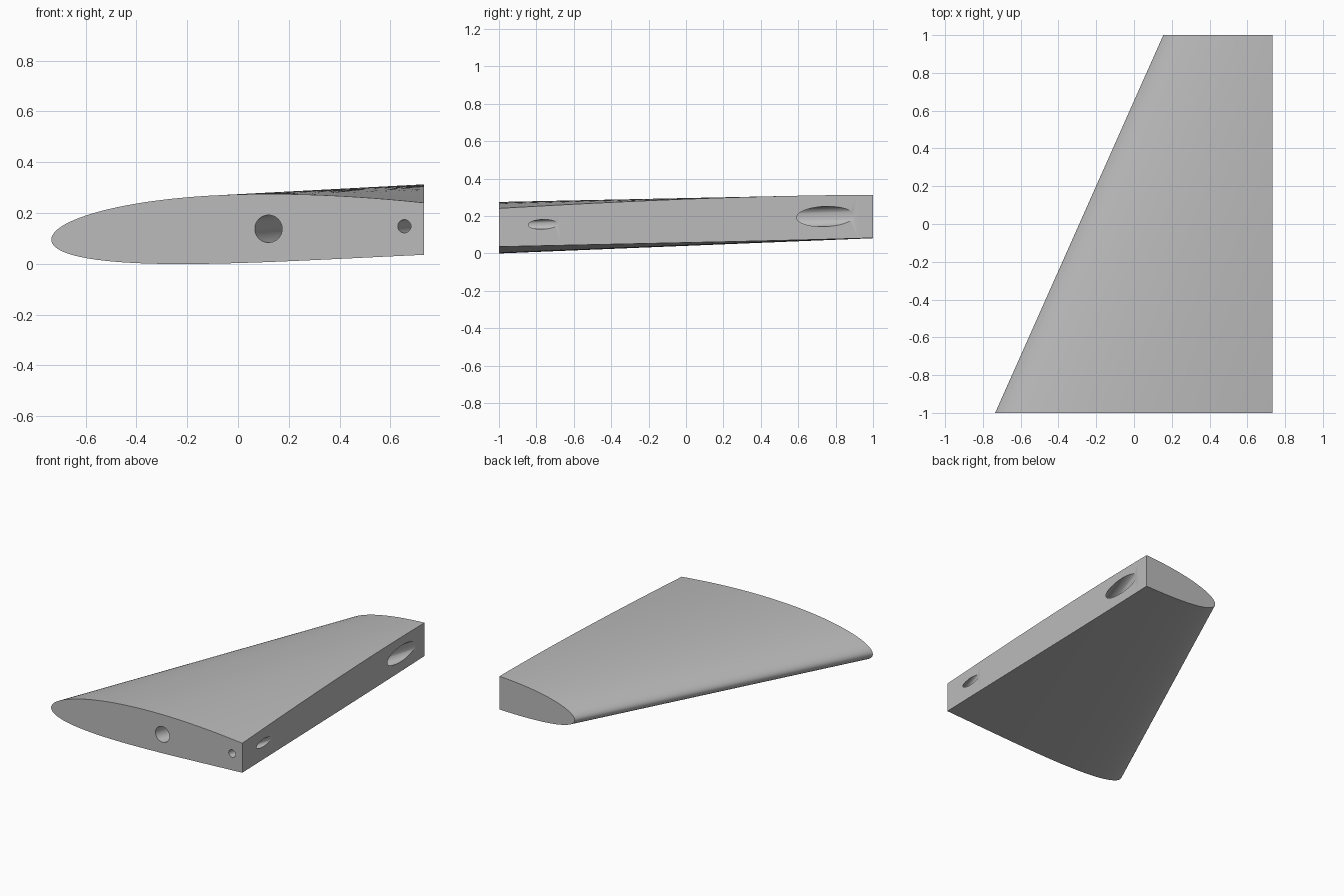
import bpy, bmesh, math
from mathutils import Vector

cube = bpy.data.objects.get("Cube")
if cube:
    bpy.data.objects.remove(cube)

grey = bpy.data.materials.new("plain grey")
grey.use_nodes = True
colour = (0.5, 0.5, 0.5, 1)
grey.diffuse_color = colour
grey.node_tree.nodes["Principled BSDF"].inputs["Base Color"].default_value = colour

REAR = 0.733      # x of the flat rear face
CHORD = 2.44      # full root chord before the rear is cut away
ROWS, STEPS = 24, 40


def mix(a, b, t):
    return a + (b - a) * t


def half_thickness(u):
    x = u / CHORD
    return 1.35 * (0.2969 * math.sqrt(x) - 0.126 * x - 0.3516 * x**2
                   + 0.2843 * x**3 - 0.1015 * x**4)


def camber(u):
    return 0.048 * (1 - (u / 1.1 - 1) ** 2)


def section(t):
    """Truncated aerofoil outline at span fraction t, from rear top to rear bottom."""
    nose_x, nose_z, scale = mix(-0.735, 0.155, t), mix(0.0955, 0.163, t), mix(1, 0.855, t)
    length = (REAR - nose_x) / scale
    points = []
    for i in range(-STEPS, STEPS + 1):
        u = length * (i / STEPS) ** 2
        side = -1 if i > 0 else 1
        z = camber(u) + side * half_thickness(u)
        points.append(Vector((nose_x + u * scale, mix(-1, 1, t), nose_z + z * scale)))
    return points


def loft(name, sections):
    """Closed solid skinned through matching outlines."""
    bm = bmesh.new()
    rings = [[bm.verts.new(p) for p in s] for s in sections]
    n = len(rings[0])
    for a, b in zip(rings, rings[1:]):
        for i in range(n):
            j = (i + 1) % n
            bm.faces.new((a[i], a[j], b[j], b[i]))
    bm.faces.new(rings[0])
    bm.faces.new(rings[-1])
    bmesh.ops.recalc_face_normals(bm, faces=bm.faces)
    mesh = bpy.data.meshes.new(name)
    bm.to_mesh(mesh)
    bm.free()
    mesh.materials.append(grey)
    obj = bpy.data.objects.new(name, mesh)
    bpy.context.collection.objects.link(obj)
    return obj


def bore_cutter(name, start, end, radius):
    """Slanted bore, round where it meets the root face."""
    start, end = Vector(start), Vector(end)
    rings = []
    for t in (-0.2, 1.6):
        centre = start.lerp(end, 0) + (end - start) * t
        angles = [math.tau * i / 48 for i in range(48)]
        rings.append([centre + radius * Vector((math.cos(a), 0, math.sin(a))) for a in angles])
    cutter = loft(name, rings)
    cutter.hide_render = True
    return cutter


# Tapered wing with a swept leading edge and a flat rear face
wing = loft("wing_panel", [section(r / ROWS) for r in range(ROWS + 1)])

# Two slanted bores from the root face out through the rear face
cutters = [
    bore_cutter("large_bore_cutter", (0.12, -1, 0.138), (REAR, 0.745, 0.197), 0.054),
    bore_cutter("small_bore_cutter", (0.655, -1, 0.148), (REAR, -0.765, 0.155), 0.026),
]
bpy.context.view_layer.objects.active = wing
wing.select_set(True)
for cutter in cutters:
    cut = wing.modifiers.new("bore", "BOOLEAN")
    cut.operation = "DIFFERENCE"
    cut.solver = "EXACT"
    cut.object = cutter
    bpy.ops.object.modifier_apply(modifier=cut.name)
    bpy.data.objects.remove(cutter)

bpy.ops.object.shade_smooth_by_angle(angle=math.radians(30))
